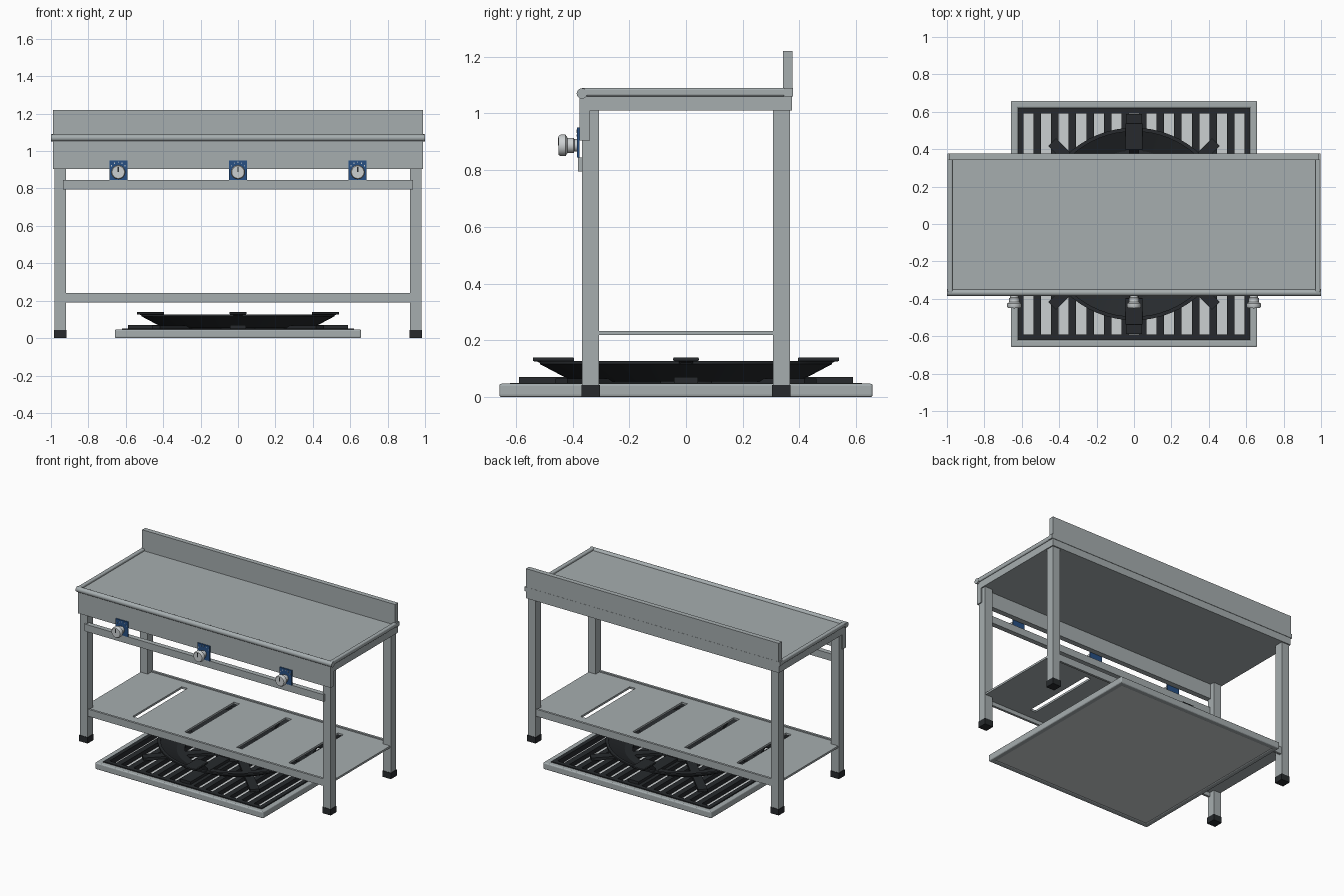
import bpy, bmesh, math
from mathutils import Matrix, Vector

if "Cube" in bpy.data.objects:
    bpy.data.objects.remove(bpy.data.objects["Cube"])


def material(name, color):
    m = bpy.data.materials.new(name)
    m.diffuse_color = (*color, 1)
    m.use_nodes = True
    m.node_tree.nodes["Principled BSDF"].inputs["Base Color"].default_value = m.diffuse_color
    return m


BLACK = material("cast_iron", (0.02, 0.023, 0.026))
BLUE = material("blue_plate", (0.02, 0.08, 0.23))
STEEL = material("steel", (0.38, 0.42, 0.43))
PALE = material("pale_steel", (0.6, 0.63, 0.64))


def finish(name, bm, mat, bevel=0, smooth=False):
    me = bpy.data.meshes.new(name)
    bmesh.ops.recalc_face_normals(bm, faces=bm.faces)
    bm.to_mesh(me)
    bm.free()
    me.materials.append(mat)
    ob = bpy.data.objects.new(name, me)
    bpy.context.collection.objects.link(ob)
    if bevel:
        mod = ob.modifiers.new("bevel", 'BEVEL')
        mod.width, mod.segments = bevel, 3
    if smooth:
        bpy.context.view_layer.objects.active = ob
        ob.select_set(True)
        bpy.ops.object.shade_smooth_by_angle(angle=math.radians(35))
        ob.select_set(False)
    return ob


def box(name, x, y, z, mat=STEEL, bevel=0, rot=0):
    """Box from (min, max) ranges, optionally turned about the z axis."""
    bm = bmesh.new()
    bmesh.ops.create_cube(bm, size=1)
    for v in bm.verts:
        v.co = Vector([r[0] if c < 0 else r[1] for c, r in zip(v.co, (x, y, z))])
    bmesh.ops.rotate(bm, verts=bm.verts, matrix=Matrix.Rotation(rot, 3, 'Z'))
    return finish(name, bm, mat, bevel)


def lathe(name, profile, mat, closed=False, steps=48, place=Matrix()):
    """Spin (radius, height) points about z, then place the result."""
    bm = bmesh.new()
    vs = [bm.verts.new((r, 0, h)) for r, h in profile]
    es = [bm.edges.new(p) for p in zip(vs, vs[1:] + (vs[:1] if closed else []))]
    bmesh.ops.spin(bm, geom=vs + es, cent=(0, 0, 0), axis=(0, 0, 1),
                   angle=math.tau, steps=steps)
    bmesh.ops.remove_doubles(bm, verts=bm.verts, dist=1e-5)
    bm.transform(place)
    return finish(name, bm, mat, smooth=True)


def extrude_y(name, pts, x, mat, rot=0):
    """Extrude a (y, z) outline across the x range, then turn about z."""
    bm = bmesh.new()
    f = bm.faces.new([bm.verts.new((x[0], *p)) for p in pts])
    g = bmesh.ops.extrude_face_region(bm, geom=[f])
    bmesh.ops.translate(bm, vec=(x[1] - x[0], 0, 0),
                        verts=[v for v in g["geom"] if isinstance(v, bmesh.types.BMVert)])
    bmesh.ops.rotate(bm, verts=bm.verts, matrix=Matrix.Rotation(rot, 3, 'Z'))
    return finish(name, bm, mat)


# table top, raised rims, rolled front edge and backsplash
box("table_top", (-.988, .988), (-.372, .374), (1.01, 1.075))
for s in (-1, 1):
    box("side_rim", sorted((s * .97, s * .997)), (-.37, .377), (1.06, 1.09), bevel=.008)
lathe("front_roll", [(0, -1), (.0185, -1), (.0185, 1), (0, 1)], STEEL, steps=20,
      place=Matrix.Translation((0, -.367, 1.07)) @ Matrix.Rotation(math.pi / 2, 4, 'Y'))
box("back_rim", (-.997, .997), (.345, .377), (1.06, 1.09))
box("backsplash", (-.988, .988), (.342, .376), (1.06, 1.22))
box("front_panel", (-.988, .988), (-.376, -.338), (.905, 1.06))
box("control_rail", (-.935, .935), (-.38, -.345), (.795, .845))

# legs with black feet
for sx in (-1, 1):
    for sy in (-1, 1):
        box("leg", sorted((sx * .92, sx * .98)), sorted((sy * .306, sy * .366)), (.04, 1.015))
        box("foot", sorted((sx * .917, sx * .983)), sorted((sy * .303, sy * .369)), (0, .043), BLACK)

# lower shelf made of strips around four slots, with lips front and back
slots = (-.61, -.203, .203, .61)
edges = [-.975] + [e for c in slots for e in (c - .022, c + .022)] + [.975]
for a, b in zip(edges[::2], edges[1::2]):
    box("shelf_strip", (a, b), (-.275, .275), (.218, .232))
for s in (-1, 1):
    box("shelf_edge", (-.975, .975), sorted((s * .275, s * .306)), (.218, .232))
    box("shelf_front_infill", (-.92, .92), sorted((s * .306, s * .36)), (.218, .232))
    box("shelf_lip", (-.92, .92), sorted((s * .346, s * .362)), (.19, .24))

# control knobs on blue plates with dial ticks
for x in (-.64, 0, .64):
    box("knob_plate", (x - .048, x + .048), (-.384, -.376), (.845, .95), BLUE)
    lathe("knob", [(0, 0), (.022, 0), (.022, .012), (.027, .014), (.027, .036), (.038, .043),
                   (.038, .06), (.033, .068), (0, .068)], PALE, steps=32,
          place=Matrix.Translation((x, -.382, .887)) @ Matrix.Rotation(math.pi / 2, 4, 'X'))
    box("knob_pointer", (x - .003, x + .003), (-.452, -.448), (.887, .915), BLACK)
    for dx, z in ((-.036, .922), (-.02, .935), (0, .94), (.02, .935), (.036, .922)):
        box("dial_tick", (x + dx - .002, x + dx + .002), (-.3855, -.383), (z - .004, z + .004), PALE)

# floor burner: tray with rim
box("tray_floor", (-.65, .65), (-.65, .65), (.004, .014), PALE)
for k in range(4):
    a = k * math.pi / 2
    box("tray_rim", (-.658, .658), (-.658, -.62), (0, .047), STEEL, .008, a)
    box("grate_frame", (-.62, .62), (-.62, -.59), (.014, .05), BLACK, 0, a)

# grate bars
for k in range(6):
    for s in (-1, 1):
        c = s * (.047 + .094 * k)
        box("grate_bar", (c - .02, c + .02), (-.6, .6), (.02, .05), BLACK)

# pan support: dished ring, flat inner plate, arms and raised tabs
lathe("support_ring", [(.38, .062), (.495, .118), (.495, .127), (.515, .127), (.515, .116),
                       (.40, .055)], BLACK, closed=True, steps=64)
lathe("inner_plate", [(.40, .055), (.40, .068), (.34, .068), (.34, .055)],
      BLACK, closed=True, steps=64)
lathe("burner_cap", [(0, .05), (.16, .05), (.16, .085), (.13, .095), (0, .095)], BLACK)
for k in range(4):
    a = k * math.pi / 2
    box("low_arm", (-.042, .042), (.12, .588), (.045, .07), BLACK, 0, a)
    box("diagonal_arm", (-.03, .03), (.14, .62), (.045, .066), BLACK, 0, a + math.pi / 4)
    extrude_y("sloped_arm", [(.36, .06), (.41, .06), (.53, .128), (.50, .132), (.42, .13)],
              (-.025, .025), BLACK, a)
    box("raised_tab", (-.045, .045), (.395, .54), (.126, .14), BLACK, .004, a)
